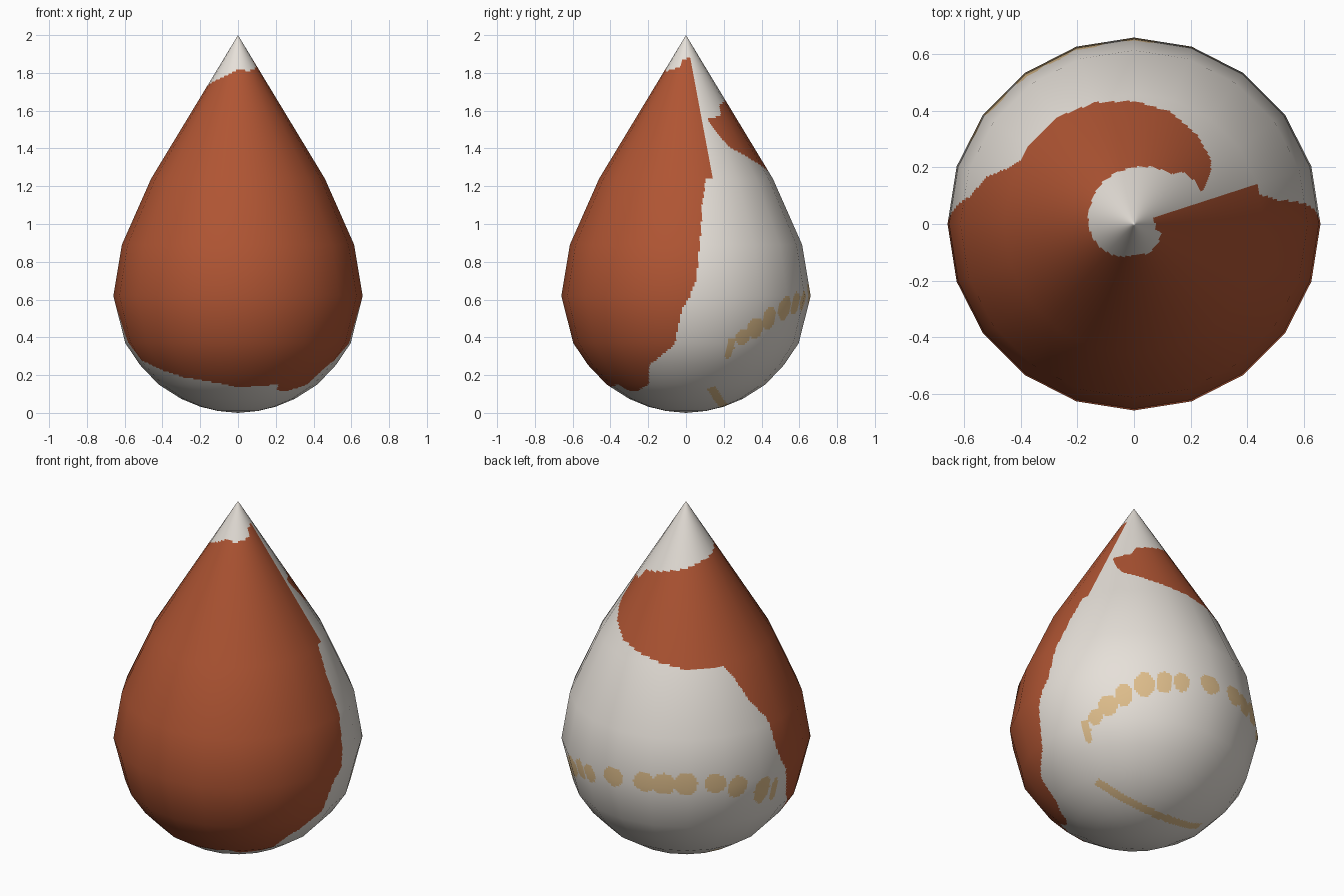
import bpy, math
from mathutils import Vector

if "Cube" in bpy.data.objects:
    bpy.data.objects.remove(bpy.data.objects["Cube"])

SIDES, SUB = 20, 18          # facets round the drop, fine columns per facet
# profile of the drop: radius, height
PROFILE = [(0, 0), (.105, .01), (.2, .033), (.3, .074), (.42, .15), (.52, .255),
           (.597, .37), (.66, .62), (.615, .89), (.46, 1.24), (0, 2)]
# lower and upper edge of the coat: degrees round from +x, height
COAT_LOW = [(25, 1.55), (33, 1.47), (40, 1.41), (52, 1.37), (72, 1.31), (90, 1.28),
            (114, 1.245), (128, 1.225), (150, 1.23), (156, 1.17), (163, 1.03), (171, .93),
            (175, .72), (179, .6), (186, .43), (197, .28), (218, .22), (230, .19),
            (254, .16), (270, .135), (301, .15), (303, .12), (315, .115), (332, .15),
            (338, .25), (354, .36), (358, .55), (361, .6), (364.5, .7), (366, .81),
            (369.5, 1.1), (373, 1.235), (378, 1.245)]
COAT_TOP = [(25, 1.555), (46, 1.575), (53, 1.633), (70, 1.646), (94, 1.67), (123, 1.69),
            (156, 1.72), (180, 1.73), (205, 1.75), (231, 1.775), (270, 1.818),
            (300, 1.81), (330, 1.825), (343, 1.835), (345, 1.873), (378, 1.88)]
# belly spots: angle, height, half width in degrees, half height
SPOTS = [(24, .345, 2.5, .055), (30, .40, 4, .045), (37, .45, 5, .055), (45, .5, 4.5, .06),
         (55, .555, 5, .065), (64.5, .58, 4, .06), (73, .595, 4, .055), (88.5, .63, 5.5, .055),
         (105, .64, 5.5, .055), (114.5, .64, 5.5, .06), (125, .645, 5.5, .065),
         (139, .64, 5, .055), (150, .60, 5, .065), (164.5, .54, 5, .085), (173, .51, 2.5, .07)]


def lerp(table, x):
    for (a, p), (b, q) in zip(table, table[1:]):
        if a <= x <= b:
            return p + (q - p) * (x - a) / (b - a)


def colour_of(c):
    """0 = pale skin, 1 = coat, 2 = spots"""
    deg = math.degrees(math.atan2(c.y, c.x)) % 360
    for d in (deg, deg + 360):
        if 25 <= d <= 378 and lerp(COAT_LOW, d) < c.z < lerp(COAT_TOP, d):
            return 1
    for a, h, w, t in SPOTS:
        if ((deg - a) / w) ** 2 + ((c.z - h) / t) ** 2 < 1:
            return 2
    # thin stripe under the base
    if c.z < .17 and -.33 < c.x < .37 and abs(c.y - .2 + .5 * c.x ** 2) < .022:
        return 2
    return 0


# fine profile rows with smoothly blended normals
seg_n = [Vector((q[1] - p[1], p[0] - q[0])).normalized() for p, q in zip(PROFILE, PROFILE[1:])]
pt_n = [Vector((0, -1))] + [(a + b).normalized() for a, b in zip(seg_n, seg_n[1:])] + [seg_n[-1]]
rows = []
for i, (p, q) in enumerate(zip(PROFILE, PROFILE[1:])):
    n = max(2, round(math.dist(p, q) / .0125))
    for k in range(n):
        t = k / n
        rows.append((p[0] + (q[0] - p[0]) * t, p[1] + (q[1] - p[1]) * t, pt_n[i].lerp(pt_n[i + 1], t)))

# flat facets round the axis, with radial directions for shading
cols = []
for s in range(SIDES):
    a, b = (Vector((math.cos(2 * math.pi * j / SIDES), math.sin(2 * math.pi * j / SIDES))) for j in (s, s + 1))
    for k in range(SUB):
        cols.append(a.lerp(b, k / SUB))

verts, normals, faces = [Vector((0, 0, 0))], [Vector((0, 0, -1))], []
for r, z, n in rows[1:]:
    for c in cols:
        verts.append(Vector((c.x * r, c.y * r, z)))
        d = c.normalized()
        normals.append(Vector((d.x * n.x, d.y * n.x, n.y)).normalized())
verts.append(Vector((0, 0, 2)))
normals.append(Vector((0, 0, 1)))
N, last = len(cols), len(verts) - 1
for j in range(N):
    k = (j + 1) % N
    faces.append((0, 1 + k, 1 + j))
    for i in range(len(rows) - 2):
        lo, hi = 1 + i * N, 1 + (i + 1) * N
        faces.append((lo + j, lo + k, hi + k, hi + j))
    top = 1 + (len(rows) - 2) * N
    faces.append((top + j, top + k, last))

mesh = bpy.data.meshes.new("drop_body")
mesh.from_pydata(verts, [], faces)
for name, col in (("pale skin", (.79, .745, .69, 1)), ("rust coat", (.43, .09, .033, 1)),
                  ("tan spots", (.73, .51, .26, 1))):
    m = bpy.data.materials.new(name)
    m.diffuse_color = col
    m.use_nodes = True
    m.node_tree.nodes["Principled BSDF"].inputs["Base Color"].default_value = m.diffuse_color
    mesh.materials.append(m)
for p in mesh.polygons:
    p.use_smooth = True
    p.material_index = colour_of(p.center)
mesh.update()
mesh.normals_split_custom_set_from_vertices(normals)
body = bpy.data.objects.new("drop_body", mesh)
bpy.context.collection.objects.link(body)
